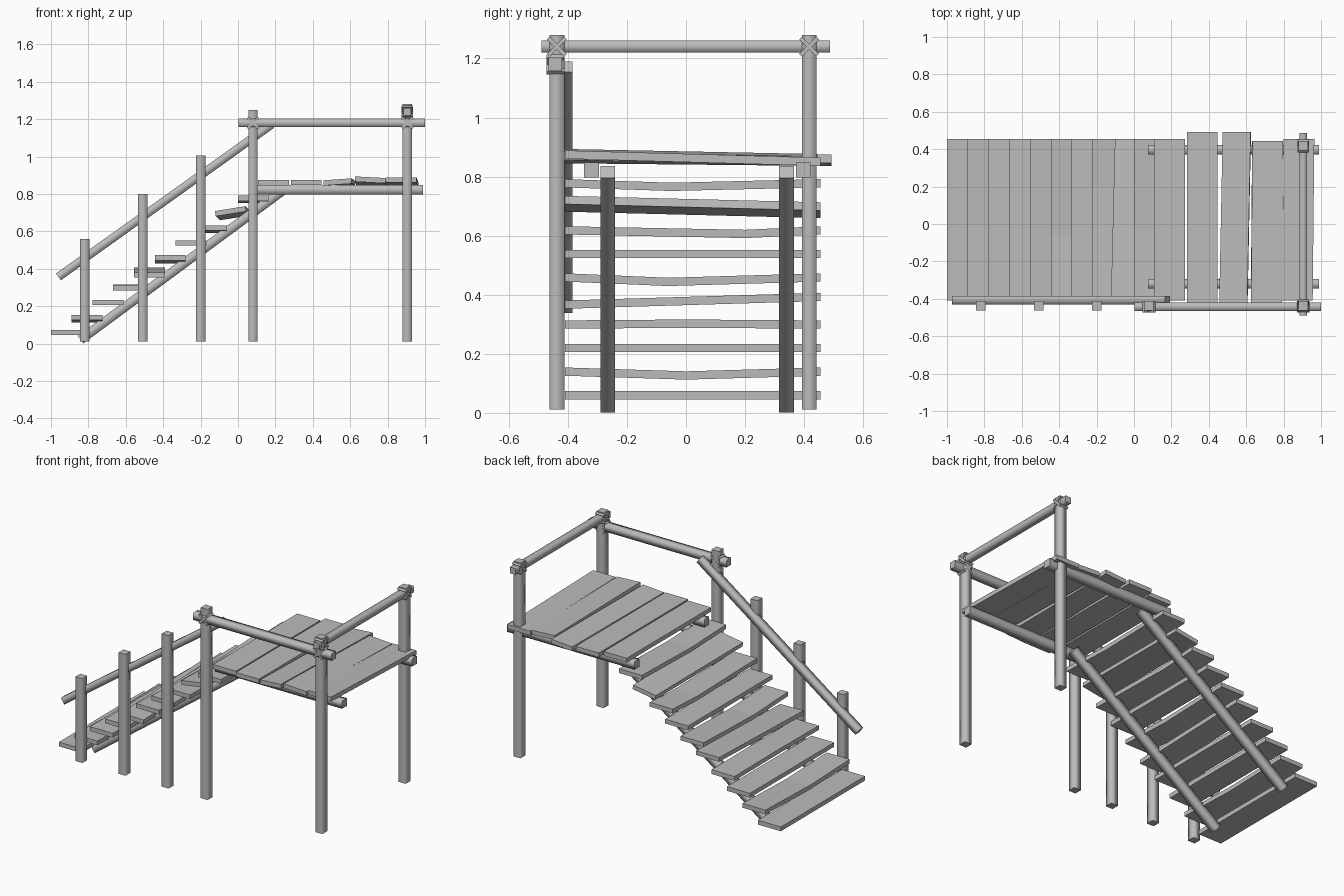
import bpy, bmesh, math
from mathutils import Vector, Matrix

cube = bpy.data.objects.get("Cube")
if cube:
    bpy.data.objects.remove(cube, do_unlink=True)

wood = bpy.data.materials.new("weathered_grey")
wood.use_nodes = True
GREY = (0.5, 0.5, 0.5, 1)
wood.diffuse_color = GREY
wood.node_tree.nodes["Principled BSDF"].inputs["Base Color"].default_value = GREY


def finish(name, bm):
    bmesh.ops.recalc_face_normals(bm, faces=bm.faces)
    mesh = bpy.data.meshes.new(name)
    bm.to_mesh(mesh)
    bm.free()
    mesh.materials.append(wood)
    obj = bpy.data.objects.new(name, mesh)
    bpy.context.collection.objects.link(obj)
    return obj


def beam(name, start, end, thick=0.05):
    """Square timber with softly shaded sides and crisp ends."""
    start, end = Vector(start), Vector(end)
    axis = (end - start).normalized()
    side = axis.cross(Vector((0, 0, 1)))
    side = side.normalized() if side.length > 0.01 else Vector((1, 0, 0))
    up = side.cross(axis)
    frame = Matrix((side, up, axis)).transposed().to_4x4()
    frame.translation = (start + end) / 2
    scale = Matrix.Diagonal((thick, thick, (end - start).length, 1))
    bm = bmesh.new()
    bmesh.ops.create_cube(bm, size=1, matrix=frame @ scale)
    bm.normal_update()
    for face in bm.faces:
        face.smooth = abs(face.normal.dot(axis)) < 0.5
    for edge in bm.edges:
        edge.smooth = all(f.smooth for f in edge.link_faces)
    return finish(name, bm)


def plank(name, x, z, y0=-0.41, y1=0.455, sag=0, slope=0, roll=0, yaw=0, bend_y=0, width=0.165):
    """Board running along y; may sag at bend_y, slope, roll and turn."""
    bm = bmesh.new()
    half_w, half_t = width / 2, 0.014
    rings = []
    for y, drop in ((y0, 0), (bend_y, sag), (y1, 0)):
        mid = Vector((x + yaw * y, y, z + slope * y - drop))
        turn = Matrix.Rotation(-math.radians(roll), 3, 'Y')
        corners = ((-half_w, -half_t), (half_w, -half_t), (half_w, half_t), (-half_w, half_t))
        rings.append([bm.verts.new(mid + turn @ Vector((a, 0, b))) for a, b in corners])
    for a, b in zip(rings, rings[1:]):
        for i in range(4):
            j = (i + 1) % 4
            bm.faces.new((a[i], a[j], b[j], b[i]))
    bm.faces.new(rings[0])
    bm.faces.new(rings[-1])
    return finish(name, bm)


def lashing(name, centre, axis):
    """Two crossed straps tying a rail to a post."""
    bm = bmesh.new()
    for angle in (45, -45):
        turn = Matrix.Rotation(math.radians(angle), 4, axis)
        size = (0.062, 0.014, 0.082) if axis == 'X' else (0.014, 0.062, 0.082)
        bmesh.ops.create_cube(bm, size=1, matrix=Matrix.Translation(centre) @ turn @ Matrix.Diagonal((*size, 1)))
    return finish(name, bm)


FRONT_Y, BACK_Y, END_X = -0.437, 0.417, 0.905

# Upright posts
posts = {
    "stair_post_low": (-0.82, FRONT_Y, 0.56),
    "stair_post_middle": (-0.51, FRONT_Y, 0.80),
    "stair_post_high": (-0.20, FRONT_Y, 1.005),
    "landing_post": (0.08, FRONT_Y, 1.25),
    "front_corner_post": (END_X, FRONT_Y, 1.28),
    "back_corner_post": (END_X, BACK_Y, 1.28),
}
for name, (x, y, top) in posts.items():
    beam(name, (x, y, 0.012), (x, y, top))

# Rails
beam("front_rail", (0.003, -0.443, 1.18), (1.0, -0.443, 1.18), 0.046)
beam("end_rail", (END_X, -0.49, 1.24), (END_X, 0.487, 1.24), 0.04)
beam("stair_handrail", (-0.96, -0.407, 0.357), (0.18, -0.407, 1.172), 0.045)

# Lashings where rails meet posts
lashing("landing_lashing", (0.08, -0.442, 1.18), 'Y')
lashing("front_corner_lashing", (END_X, -0.442, 1.18), 'Y')
lashing("end_lashing_front", (END_X, FRONT_Y, 1.24), 'X')
lashing("end_lashing_back", (END_X, BACK_Y, 1.24), 'X')

# Stringers under the stairs and joists under the deck
for side, y_low, y_joist in (("front", -0.265, -0.32), ("back", 0.34, 0.397)):
    beam(side + "_stringer", (-0.842, y_low, 0.021), (0.235, y_low, 0.815))
    beam(side + "_joist", (0.075, y_joist, 0.822), (0.99, y_joist, 0.822))

# Stair treads, some of them warped
warps = {
    1: dict(sag=0.013),
    3: dict(sag=-0.003),
    4: dict(slope=0.03),
    5: dict(sag=0.015, bend_y=-0.06),
    7: dict(sag=0.012, bend_y=0.2),
    8: dict(slope=-0.025, roll=9, yaw=0.025),
    9: dict(sag=0.012, bend_y=-0.05),
}
for i in range(10):
    plank(f"tread_{i + 1}", -0.9175 + 0.111 * i, 0.06 + 0.0797 * i, **warps.get(i, {}))

# Deck boards, loosely laid
plank("deck_board_1", 0.19, 0.86)
plank("deck_board_2", 0.365, 0.861, -0.425, 0.492)
plank("deck_board_3", 0.54, 0.86, -0.425, 0.492, slope=-0.01, roll=4, yaw=0.02, width=0.15)
plank("deck_board_4", 0.711, 0.867, -0.425, 0.445, slope=-0.02, roll=-3, yaw=0.008)
plank("deck_board_5", 0.877, 0.863, -0.41, 0.455, slope=-0.028, yaw=0.01)
